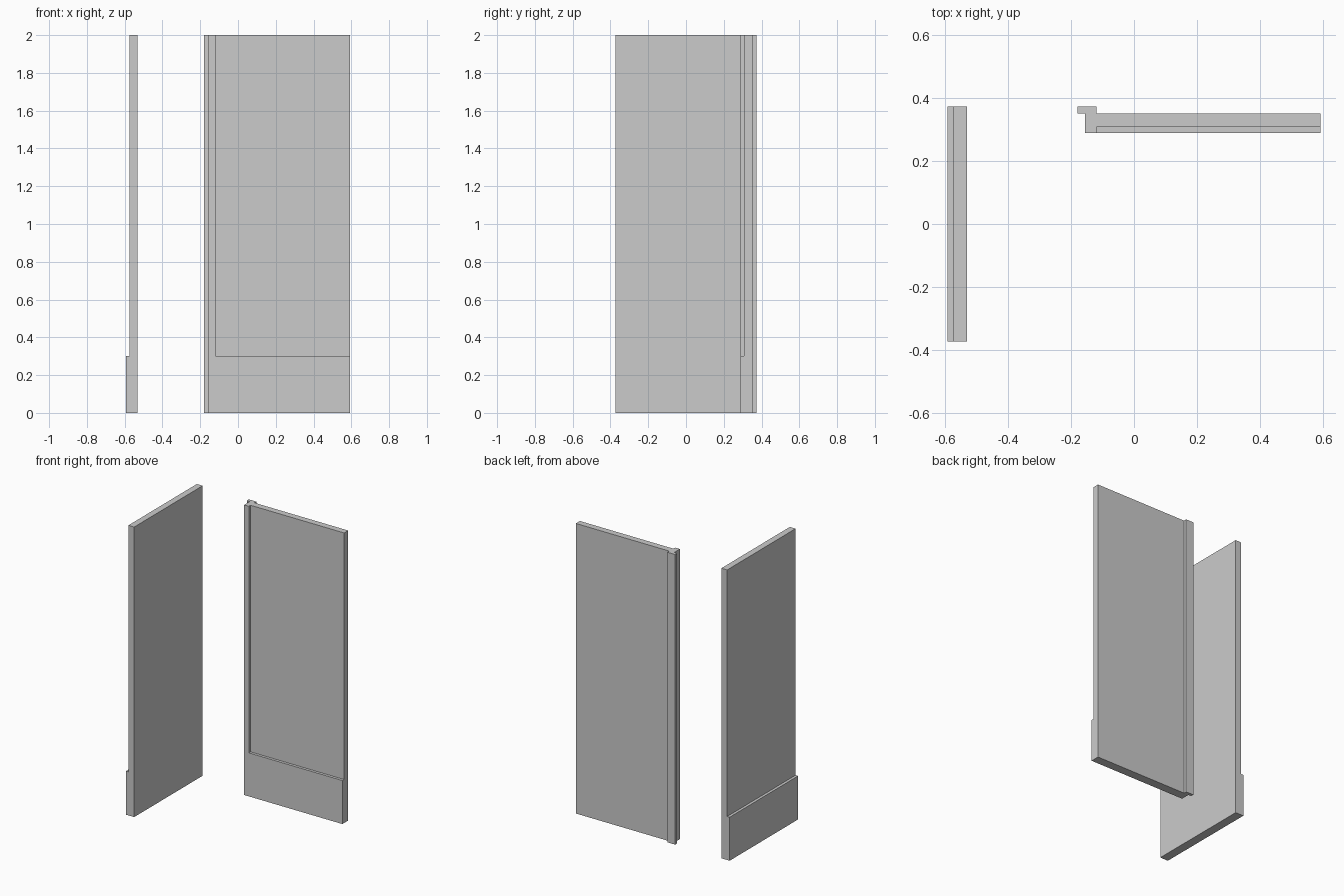
import bpy
import bmesh
from mathutils import Vector

if "Cube" in bpy.data.objects:
    bpy.data.objects.remove(bpy.data.objects["Cube"])


def prism(name, outline, sweep):
    """Solid made by sweeping a flat outline along a vector."""
    bm = bmesh.new()
    face = bm.faces.new([bm.verts.new(p) for p in outline])
    out = bmesh.ops.extrude_face_region(bm, geom=[face], use_keep_orig=True)
    moved = [g for g in out["geom"] if isinstance(g, bmesh.types.BMVert)]
    bmesh.ops.translate(bm, verts=moved, vec=Vector(sweep))
    bmesh.ops.recalc_face_normals(bm, faces=bm.faces)
    mesh = bpy.data.meshes.new(name)
    bm.to_mesh(mesh)
    bm.free()
    obj = bpy.data.objects.new(name, mesh)
    bpy.context.collection.objects.link(obj)
    return obj


HEIGHT = 2.0
BASE = 0.3          # height of the thicker skirting
HALF_X, HALF_Y = 0.594, 0.373

# Side panel: stepped profile in x/z, swept along its width
side = [(-HALF_X, 0), (-0.531, 0), (-0.531, HEIGHT), (-0.575, HEIGHT),
        (-0.575, BASE), (-HALF_X, BASE)]
prism("side_panel", [(x, -HALF_Y, z) for x, z in side], (0, 2 * HALF_Y, 0))

# Back panel: plan with a hooked lip on its left end, swept upwards
plan = [(-0.156, 0.289), (HALF_X, 0.289), (HALF_X, 0.352), (-0.12, 0.352),
        (-0.12, HALF_Y), (-0.179, HALF_Y), (-0.179, 0.352), (-0.156, 0.352)]
back = prism("back_panel", [(x, y, 0) for x, y in plan], (0, 0, HEIGHT))

# Shallow recess above the skirting, right of the full-depth end strip
recess = [(-0.12, 0.2), (0.7, 0.2), (0.7, 0.308), (-0.12, 0.308)]
cutter = prism("recess_cutter", [(x, y, BASE) for x, y in recess], (0, 0, HEIGHT))
cutter.hide_render = True
cut = back.modifiers.new("recess", 'BOOLEAN')
cut.operation = 'DIFFERENCE'
cut.solver = 'EXACT'
cut.object = cutter
bpy.context.view_layer.objects.active = back
bpy.ops.object.modifier_apply(modifier=cut.name)
bpy.data.objects.remove(cutter)
